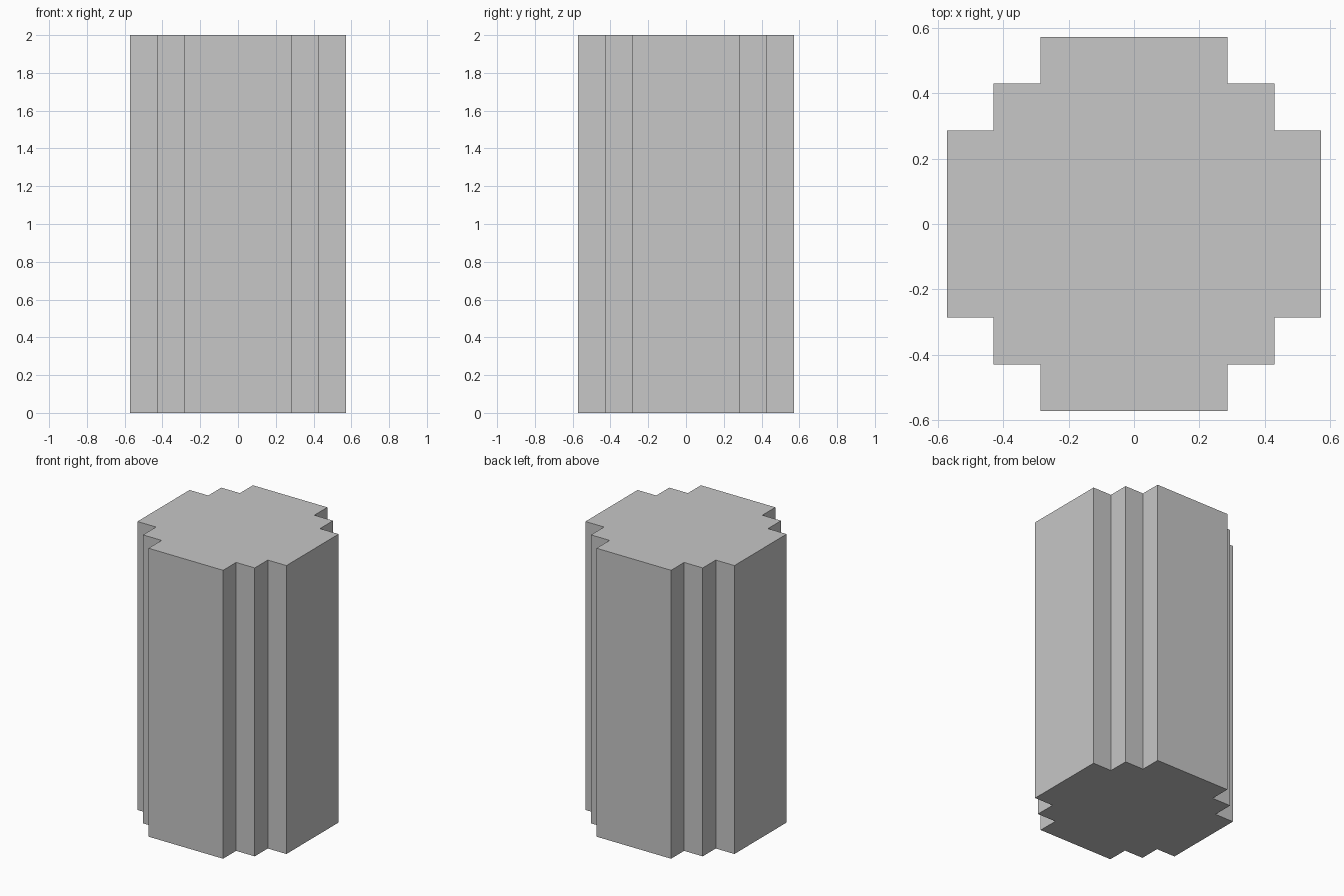
import bpy
import bmesh

cube = bpy.data.objects.get("Cube")
if cube:
    bpy.data.objects.remove(cube, do_unlink=True)

HEIGHT = 2.0
OUTER, MIDDLE, INNER = 4 / 7, 3 / 7, 2 / 7

# Plain grey material
grey = bpy.data.materials.new("light_grey")
grey.use_nodes = True
colour = (0.57, 0.57, 0.57, 1.0)
grey.diffuse_color = colour
grey.node_tree.nodes["Principled BSDF"].inputs["Base Color"].default_value = colour

# One stepped corner, turned a quarter at a time to close the outline
corner = [(OUTER, INNER), (MIDDLE, INNER), (MIDDLE, MIDDLE), (INNER, MIDDLE), (INNER, OUTER)]
outline = []
for turn in range(4):
    outline += corner
    corner = [(-y, x) for x, y in corner]

# Stepped column: the outline extruded upwards
bm = bmesh.new()
base = bm.faces.new([bm.verts.new((x, y, 0)) for x, y in outline])
top = bmesh.ops.extrude_face_region(bm, geom=[base], use_keep_orig=True)
top_verts = [g for g in top["geom"] if isinstance(g, bmesh.types.BMVert)]
bmesh.ops.translate(bm, verts=top_verts, vec=(0, 0, HEIGHT))
bmesh.ops.recalc_face_normals(bm, faces=bm.faces)

mesh = bpy.data.meshes.new("stepped_column")
bm.to_mesh(mesh)
bm.free()
mesh.materials.append(grey)
column = bpy.data.objects.new("stepped_column", mesh)
bpy.context.collection.objects.link(column)
